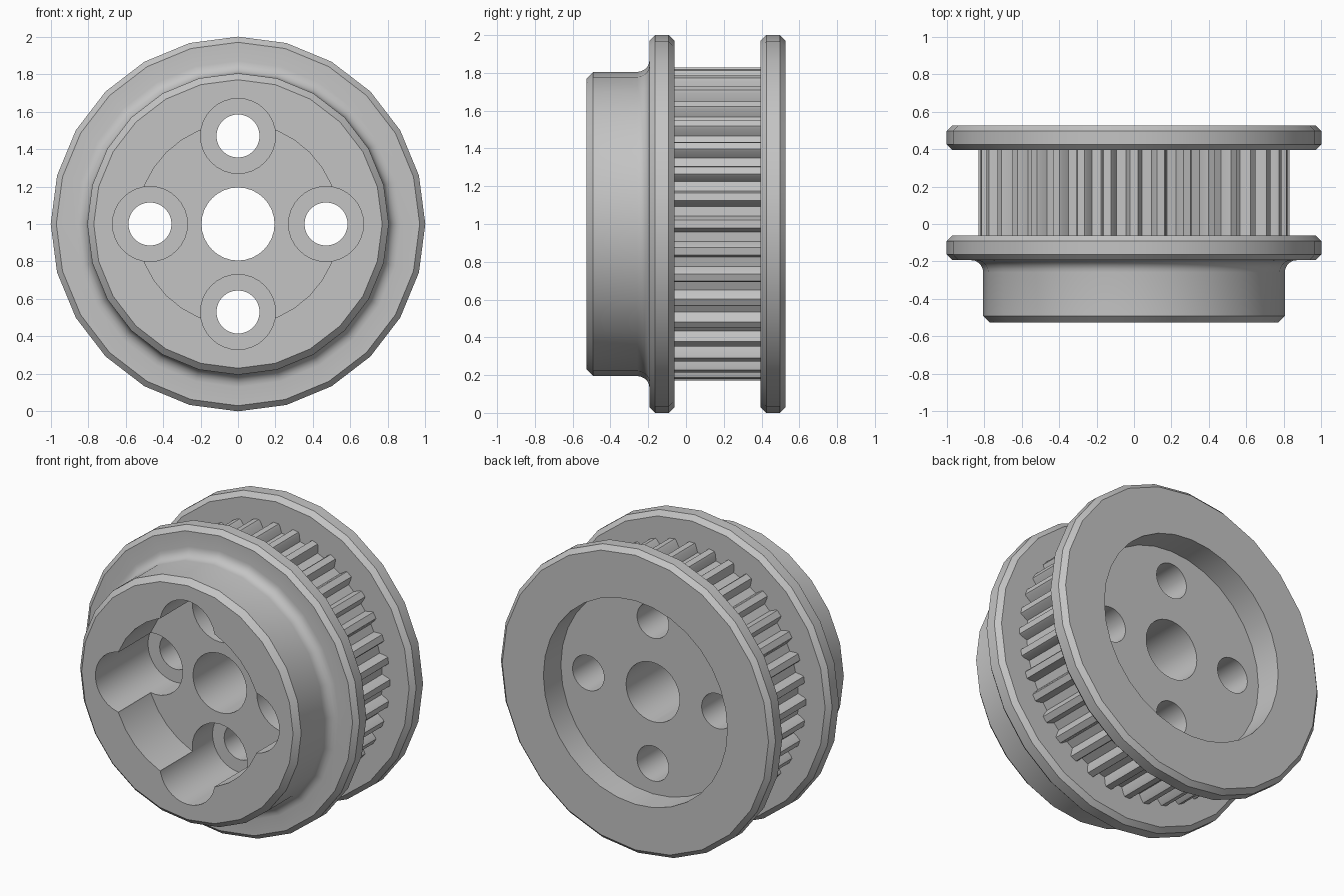
import bpy, bmesh
from math import sin, cos, pi, radians

if "Cube" in bpy.data.objects:
    bpy.data.objects.remove(bpy.data.objects["Cube"])

AXIS_Z = 1.0

metal = bpy.data.materials.new("satin grey metal")
metal.use_nodes = True
GREY = (0.55, 0.55, 0.55, 1)
metal.diffuse_color = GREY
metal.node_tree.nodes["Principled BSDF"].inputs["Base Color"].default_value = GREY


def polar(r, a, y, x=0, z=0):
    """Point at angle a (from straight up) around the wheel axis."""
    return (x + r * sin(a), y, z + AXIS_Z + r * cos(a))


def skin(name, loops, closed=False):
    """Bridge equal-sized loops of points into a solid or a closed ring."""
    bm = bmesh.new()
    rings = [[bm.verts.new(p) for p in loop] for loop in loops]
    n = len(rings[0])
    pairs = list(zip(rings, rings[1:]))
    if closed:
        pairs.append((rings[-1], rings[0]))
    else:
        bm.faces.new(rings[0])
        bm.faces.new(rings[-1])
    for a, b in pairs:
        for i in range(n):
            j = (i + 1) % n
            bm.faces.new((a[i], a[j], b[j], b[i]))
    bmesh.ops.recalc_face_normals(bm, faces=bm.faces)
    mesh = bpy.data.meshes.new(name)
    bm.to_mesh(mesh)
    bm.free()
    mesh.materials.append(metal)
    obj = bpy.data.objects.new(name, mesh)
    bpy.context.collection.objects.link(obj)
    return obj


def lathe(name, profile, sides, x=0, z=0):
    return skin(name, [[polar(r, 2 * pi * i / sides, y, x, z) for i in range(sides)]
                       for r, y in profile])


def activate(obj):
    bpy.ops.object.select_all(action='DESELECT')
    obj.select_set(True)
    bpy.context.view_layer.objects.active = obj


def drill(obj, r, y0, y1, sides=32, x=0, z=0):
    """Cut a round hole along the axis direction."""
    cutter = lathe("cutter", [(r, y0), (r, y1)], sides, x, z)
    cutter.hide_render = True
    mod = obj.modifiers.new("hole", 'BOOLEAN')
    mod.operation = 'DIFFERENCE'
    mod.solver = 'EXACT'
    mod.object = cutter
    activate(obj)
    bpy.ops.object.modifier_apply(modifier=mod.name)
    bpy.data.objects.remove(cutter)


def flange(y0, y1, bevel=0.03):
    return [(1 - bevel, y0), (1, y0 + bevel), (1, y1 - bevel), (1 - bevel, y1)]


# Body: chamfered hub, fillet, front flange, core, rear flange
HUB_R, FILLET = 0.805, 0.065
FRONT, BACK = -0.527, 0.527
F0, F1, B0 = -0.193, -0.062, 0.395
profile = [(HUB_R - 0.035, FRONT), (HUB_R, FRONT + 0.035)]
for i in range(6):
    t = i / 5 * pi / 2
    profile.append((HUB_R + FILLET * (1 - cos(t)), F0 - FILLET * (1 - sin(t))))
profile += flange(F0, F1) + [(0.74, F1), (0.74, B0)] + flange(B0, BACK)
body = lathe("pulley_body", profile, 24)

# Recesses, centre bore and four counterbored bolt holes
drill(body, 0.54, -0.8, -0.19)
drill(body, 0.67, 0.345, 0.8)
drill(body, 0.195, -1, 1)
for k in range(4):
    x, z = 0.47 * sin(k * pi / 2), 0.47 * cos(k * pi / 2)
    drill(body, 0.2, -0.9, 0.02, x=x, z=z)
    drill(body, 0.115, -1, 1, x=x, z=z)

# Toothed belt ring seated between the flanges
TEETH = 36
tooth = [(-3.1, 0.775), (-2.0, 0.817), (-1.4, 0.83),
         (1.4, 0.83), (2.0, 0.817), (3.1, 0.775)]
outline = [(radians(k * 360 / TEETH + a), r) for k in range(TEETH) for a, r in tooth]


def tooth_loop(y, inner):
    return [polar(0.71 if inner else r, a, y) for a, r in outline]


teeth = skin("belt_teeth", [tooth_loop(F1 - 0.02, False), tooth_loop(B0 + 0.02, False),
                            tooth_loop(B0 + 0.02, True), tooth_loop(F1 - 0.02, True)],
             closed=True)

# Smooth round surfaces, crisp edges
for obj in (body, teeth):
    activate(obj)
    bpy.ops.object.shade_smooth_by_angle(angle=radians(28))
